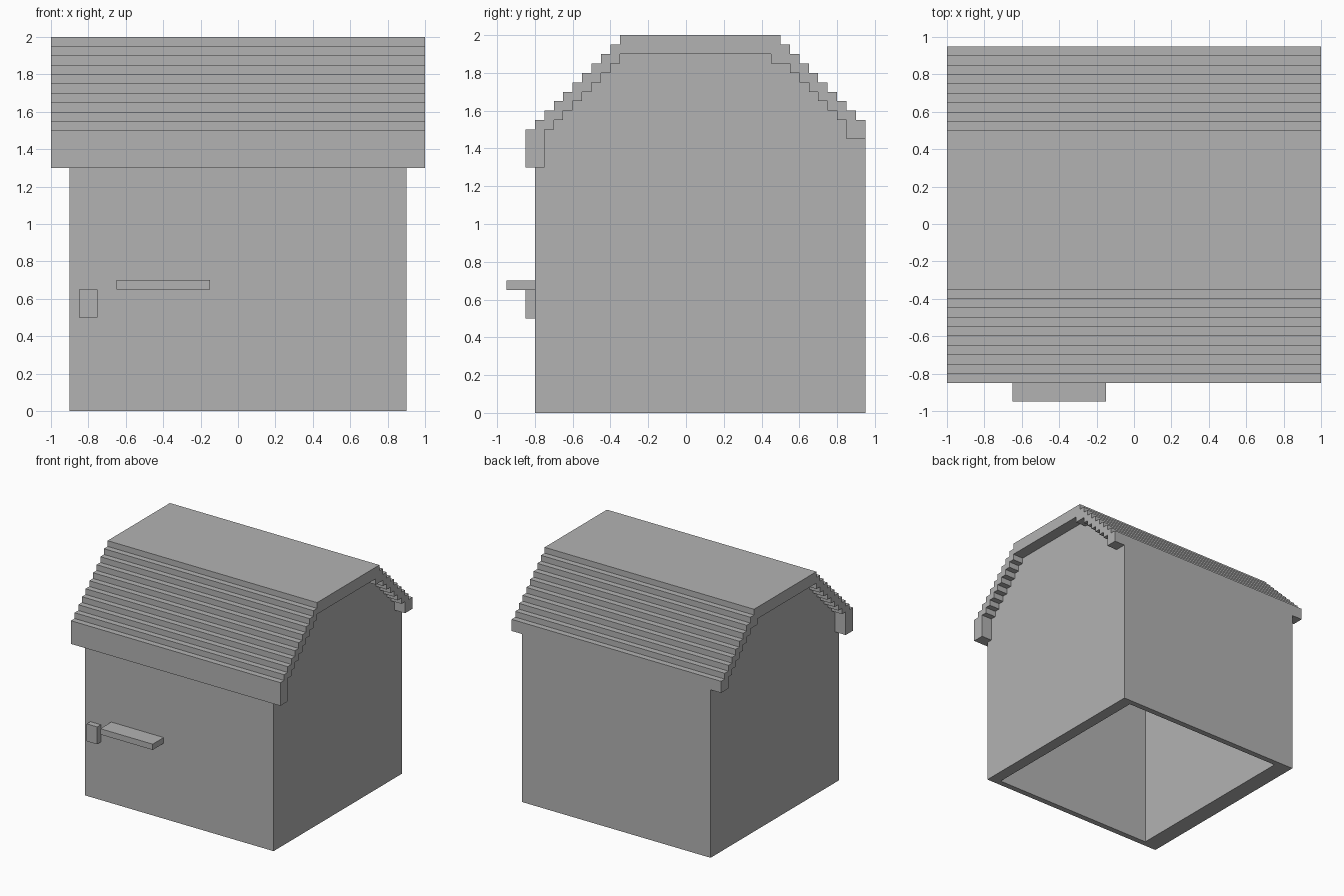
import bpy
import bmesh

default = bpy.data.objects.get("Cube")
if default:
    bpy.data.objects.remove(default, do_unlink=True)

GREY = (0.45, 0.45, 0.45, 1.0)
grey = bpy.data.materials.new("plain_grey")
grey.use_nodes = True
grey.diffuse_color = GREY
grey.node_tree.nodes["Principled BSDF"].inputs["Base Color"].default_value = GREY

STEP = 0.05


def extrude_x(name, profile, x0, x1):
    """Extrude a closed (y, z) outline from x0 to x1."""
    bm = bmesh.new()
    face = bm.faces.new([bm.verts.new((x0, y, z)) for y, z in profile])
    result = bmesh.ops.extrude_face_region(bm, geom=[face])
    moved = [g for g in result["geom"] if isinstance(g, bmesh.types.BMVert)]
    bmesh.ops.translate(bm, verts=moved, vec=(x1 - x0, 0, 0))
    bmesh.ops.recalc_face_normals(bm, faces=bm.faces)
    mesh = bpy.data.meshes.new(name)
    bm.to_mesh(mesh)
    bm.free()
    mesh.materials.append(grey)
    obj = bpy.data.objects.new(name, mesh)
    bpy.context.collection.objects.link(obj)
    return obj


def box(name, x, y, z):
    outline = [(y[0], z[0]), (y[1], z[0]), (y[1], z[1]), (y[0], z[1])]
    return extrude_x(name, outline, *x)


def stairs(y, z, count, direction):
    """Stair outline: direction 1 treads then rises, -1 drops then treads."""
    points = [(y, z)]
    for _ in range(count):
        if direction > 0:
            points += [(y + STEP, z), (y + STEP, z + STEP)]
        else:
            points += [(y, z - STEP), (y + STEP, z - STEP)]
        y, z = y + STEP, z + direction * STEP
    return points


# Stepped roof outlines, front eave to back eave
outer = [(-0.85, 1.3)] + stairs(-0.85, 1.5, 10, 1) + stairs(0.5, 2.0, 9, -1)
inner = ([(-0.75, 1.3)] + stairs(-0.75, 1.5, 8, 1)
         + [(0.45, 1.9), (0.45, 1.85)] + stairs(0.55, 1.85, 6, -1)
         + [(0.85, 1.45)])

# Roof shell
extrude_x("roof", outer + [(0.95, 1.45)] + inner[::-1], -1.0, 1.0)

# Gable walls filling the roof ends
gable = [(-0.8, 0), (-0.8, 1.3)] + inner + [(0.95, 1.45), (0.95, 0)]
extrude_x("left_gable_wall", gable, 0.8, 0.9)
extrude_x("right_gable_wall", gable, -0.9, -0.75)

# Front and back walls between the gables, open underneath
box("front_wall", (-0.75, 0.8), (-0.8, -0.75), (0, 1.3))
box("back_wall", (-0.75, 0.8), (0.9, 0.95), (0, 1.45))

# Fittings on the front wall
box("front_shelf", (-0.65, -0.15), (-0.95, -0.8), (0.65, 0.7))
box("front_block", (-0.85, -0.75), (-0.85, -0.8), (0.5, 0.65))
